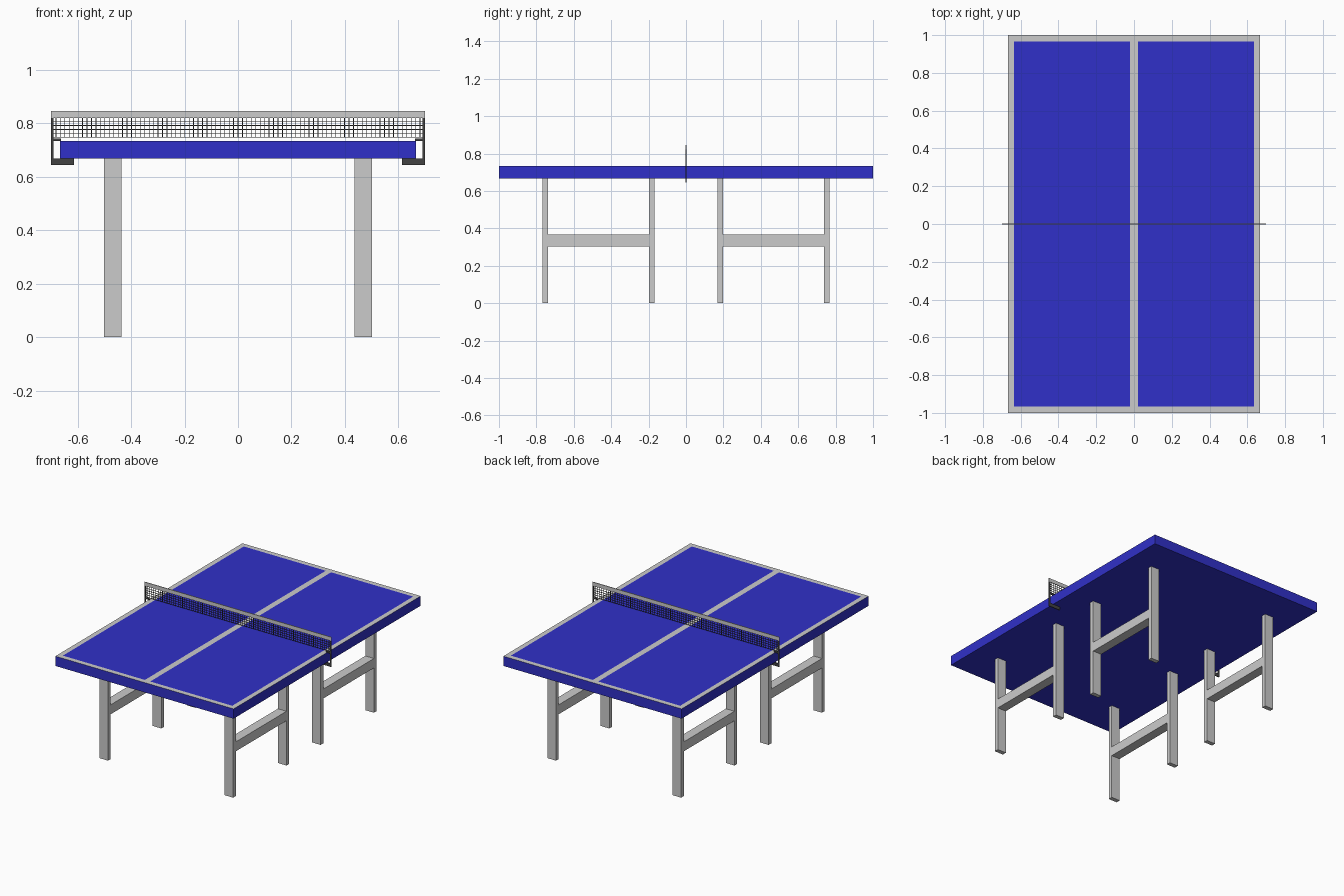
import bpy, bmesh

if "Cube" in bpy.data.objects:
    bpy.data.objects.remove(bpy.data.objects["Cube"])


def material(name, rgb):
    m = bpy.data.materials.new(name)
    m.diffuse_color = (*rgb, 1)
    m.use_nodes = True
    m.node_tree.nodes["Principled BSDF"].inputs["Base Color"].default_value = m.diffuse_color
    return m


BLUE = material("blue_paint", (0.03, 0.03, 0.58))
GREY = material("line_paint", (0.8, 0.8, 0.8))
DARK = material("dark_metal", (0.055, 0.055, 0.055))


def boxes(name, spans, mat=None):
    """One object made of boxes given as (x0, x1, y0, y1, z0, z1)."""
    bm = bmesh.new()
    for x0, x1, y0, y1, z0, z1 in spans:
        for v in bmesh.ops.create_cube(bm, size=1)["verts"]:
            v.co.x = x1 if v.co.x > 0 else x0
            v.co.y = y1 if v.co.y > 0 else y0
            v.co.z = z1 if v.co.z > 0 else z0
    me = bpy.data.meshes.new(name)
    bm.to_mesh(me)
    bm.free()
    if mat:
        me.materials.append(mat)
    ob = bpy.data.objects.new(name, me)
    bpy.context.collection.objects.link(ob)
    return ob


def mirror(ob, x=True, y=False):
    mod = ob.modifiers.new("mirror", "MIRROR")
    mod.use_axis = (x, y, False)


W, L, TOP, UNDER = 0.667, 1.0, 0.734, 0.668
EDGE, HALF_LINE = 0.033, 0.02

# Table top, its upper face cut into blue courts and grey painted lines
top = boxes("table_top", [(-W, W, -L, L, UNDER, TOP)], BLUE)
top.data.materials.append(GREY)
bm = bmesh.new()
bm.from_mesh(top.data)
cuts = [(0, s * d) for d in (W - EDGE, HALF_LINE) for s in (-1, 1)]
cuts += [(1, -L + EDGE), (1, L - EDGE)]
for axis, d in cuts:
    normal = (1, 0, 0) if axis == 0 else (0, 1, 0)
    bmesh.ops.bisect_plane(bm, geom=bm.verts[:] + bm.edges[:] + bm.faces[:],
                           plane_co=[d * n for n in normal], plane_no=normal)
bm.normal_update()
for f in bm.faces:
    c = f.calc_center_median()
    court = HALF_LINE < abs(c.x) < W - EDGE and abs(c.y) < L - EDGE
    f.material_index = int(f.normal.z > 0.5 and not court)
bm.to_mesh(top.data)
bm.free()

# Four H-shaped leg frames
lx = (0.436, 0.501)
mirror(boxes("leg_frame", [
    (*lx, 0.168, 0.197, 0, UNDER),
    (*lx, 0.738, 0.767, 0, UNDER),
    (*lx, 0.197, 0.738, 0.303, 0.367)]), True, True)

# Net: crossing cords under a top band
N, T = 0.698, 0.0025
z0, z1, cols, rows = 0.748, 0.821, 84, 5
cord = 0.0013
net = []
for i in range(cols + 1):
    x = -N + 2 * N * i / cols
    net.append((x - cord, x + cord, -cord, cord, z0, z1))
for j in range(rows):
    h = z0 + (z1 - z0) * j / rows
    net.append((-N, N, -cord, cord, h - cord, h + cord))
boxes("net_cords", net, DARK)
boxes("net_band", [(-0.7, 0.7, -T, T, z1, 0.847)])

# Net posts clamped around the table edge
mirror(boxes("net_clamp", [
    (0.69, 0.70, -T, T, 0.645, z1),
    (0.613, 0.69, -T, T, 0.645, UNDER),
    (0.662, 0.69, -T, T, TOP, 0.744)], DARK))
